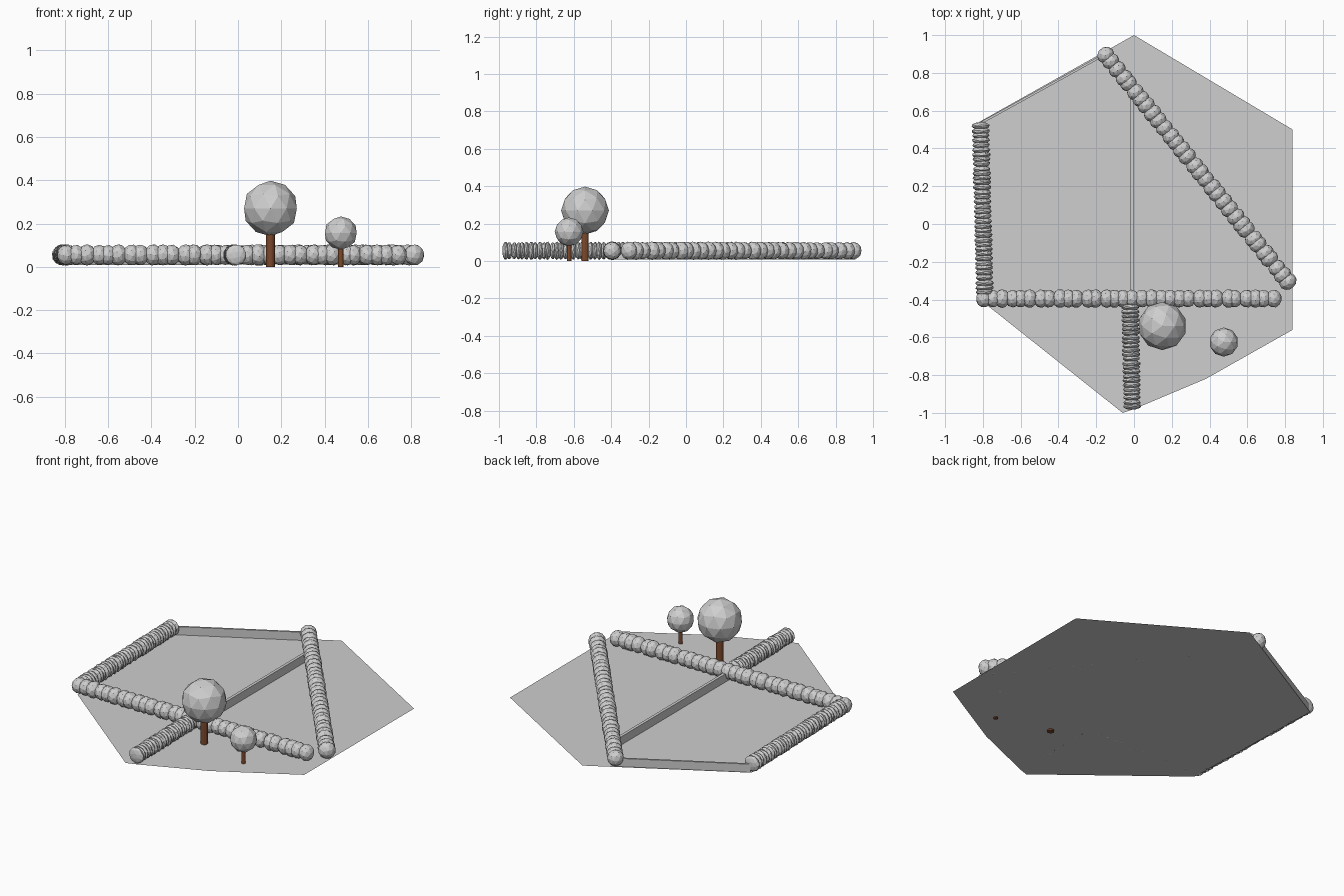
import bpy, bmesh, random
from math import atan2
from mathutils import Matrix, Vector

random.seed(4)
cube = bpy.data.objects.get("Cube")
if cube:
    bpy.data.objects.remove(cube)


def make_material(name, rgb):
    mat = bpy.data.materials.new(name)
    mat.use_nodes = True
    mat.diffuse_color = (*rgb, 1)
    mat.node_tree.nodes["Principled BSDF"].inputs["Base Color"].default_value = (*rgb, 1)
    return mat


GREY = make_material("light_grey", (0.62, 0.62, 0.62))
BROWN = make_material("bark_brown", (0.2, 0.065, 0.025))
GROUND_Z = 0.008


def finish(name, bm, mat):
    mesh = bpy.data.meshes.new(name)
    bm.to_mesh(mesh)
    bm.free()
    mesh.materials.append(mat)
    obj = bpy.data.objects.new(name, mesh)
    bpy.context.collection.objects.link(obj)
    return obj


def hedge(name, start, end, count, half_length, jitter):
    """Row of faceted balls, squashed along the row."""
    bm = bmesh.new()
    a, b = Vector(start), Vector(end)
    d = b - a
    turn = Matrix.Rotation(atan2(d.y, d.x), 4, 'Z')
    for i in range(count):
        shift = 0 if i in (0, count - 1) else random.uniform(-jitter, jitter)
        p = a + d * (i / (count - 1)) + d.normalized() * shift
        r = random.uniform(0.046, 0.05)
        spin = Matrix.Rotation(random.uniform(0, 6), 4, 'X')
        m = (Matrix.Translation((p.x, p.y, 0.055)) @ turn
             @ Matrix.Diagonal((half_length, r, r, 1)) @ spin)
        bmesh.ops.create_icosphere(bm, subdivisions=2, radius=1, matrix=m)
    return finish(name, bm, GREY)


def wall(name, start, end, thickness, height):
    """Low thin wall standing on the ground between two points."""
    bm = bmesh.new()
    a, b = Vector(start), Vector(end)
    d, c = b - a, (a + b) / 2
    m = (Matrix.Translation((c.x, c.y, GROUND_Z + height / 2))
         @ Matrix.Rotation(atan2(d.y, d.x), 4, 'Z')
         @ Matrix.Diagonal((d.length, thickness, height, 1)))
    bmesh.ops.create_cube(bm, size=1, matrix=m)
    return finish(name, bm, GREY)


def tree(name, x, y, crown_z, crown_r, trunk_r):
    bm = bmesh.new()
    bmesh.ops.create_icosphere(bm, subdivisions=2, radius=crown_r,
                               matrix=Matrix.Translation((x, y, crown_z)))
    finish(name + "_crown", bm, GREY)
    bm = bmesh.new()
    bmesh.ops.create_cone(bm, cap_ends=True, segments=12, radius1=trunk_r,
                          radius2=trunk_r, depth=crown_z,
                          matrix=Matrix.Translation((x, y, crown_z / 2)))
    finish(name + "_trunk", bm, BROWN)


# Ground sheet: a hexagon with a trimmed front left side
outline = [(0, 1), (-0.82, 0.54), (-0.79, -0.42), (-0.06, -1), (0, -0.98),
           (0.38, -0.82), (0.84, -0.56), (0.84, 0.5)]
bm = bmesh.new()
bm.faces.new([bm.verts.new((x, y, GROUND_Z)) for x, y in outline])
finish("ground", bm, GREY)

# Hedges dividing the plot
hedge("cross_hedge", (-0.795, -0.395), (0.74, -0.395), 32, 0.042, 0.01)
hedge("diagonal_hedge", (-0.15, 0.895), (0.815, -0.305), 32, 0.042, 0.008)
hedge("right_hedge", (-0.812, 0.52), (-0.79, -0.36), 36, 0.02, 0.004)
hedge("front_hedge", (-0.02, -0.44), (-0.01, -0.965), 24, 0.018, 0.003)

# Low walls
wall("back_wall", (-0.81, 0.535), (-0.15, 0.9), 0.012, 0.05)
wall("middle_wall", (-0.012, -0.4), (-0.012, 0.71), 0.018, 0.05)

# Trees
tree("large_tree", 0.15, -0.54, 0.27, 0.128, 0.02)
tree("small_tree", 0.475, -0.625, 0.156, 0.077, 0.012)
